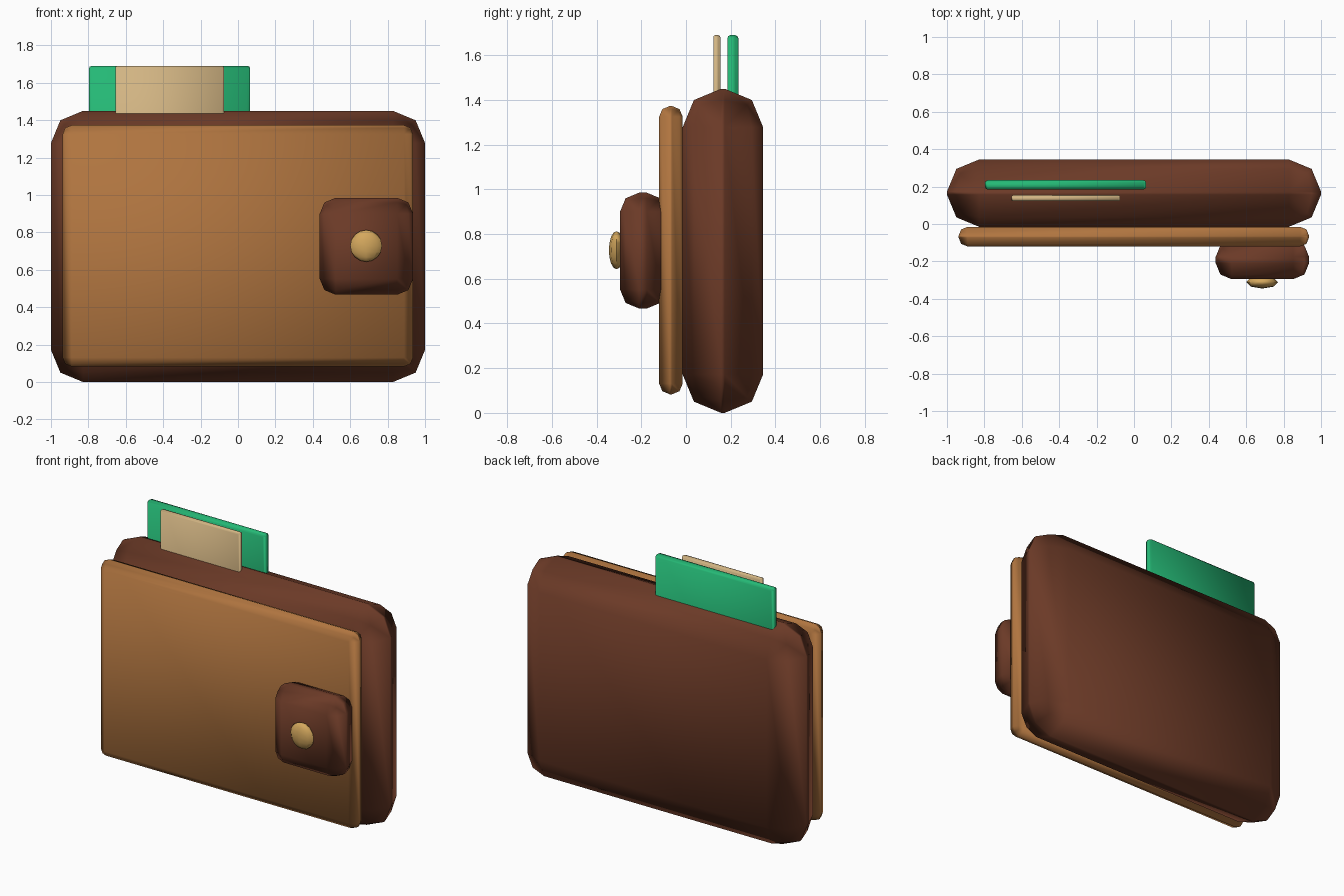
import bpy
import math

if "Cube" in bpy.data.objects:
    bpy.data.objects.remove(bpy.data.objects["Cube"], do_unlink=True)


def material(name, rgb):
    mat = bpy.data.materials.new(name)
    mat.use_nodes = True
    mat.diffuse_color = (*rgb, 1)
    mat.node_tree.nodes["Principled BSDF"].inputs["Base Color"].default_value = (*rgb, 1)
    return mat


dark_leather = material("dark brown leather", (0.147, 0.042, 0.020))
tan_leather = material("tan leather", (0.430, 0.175, 0.050))
green_paper = material("green card", (0.018, 0.479, 0.178))
cream_paper = material("cream card", (0.640, 0.456, 0.225))
brass = material("brass", (0.658, 0.390, 0.110))


def finish(obj, name, mat):
    obj.name = name
    obj.data.materials.append(mat)
    bpy.ops.object.shade_smooth_by_angle(angle=math.radians(60))


def rounded_box(name, mat, x, y, z, radius, segments=2):
    """Box spanning the given (low, high) ranges, with rounded edges."""
    spans = (x, y, z)
    bpy.ops.mesh.primitive_cube_add(size=1, location=[(a + b) / 2 for a, b in spans])
    obj = bpy.context.object
    obj.scale = [b - a for a, b in spans]
    bpy.ops.object.transform_apply(location=False, rotation=False, scale=True)
    bevel = obj.modifiers.new("rounding", "BEVEL")
    bevel.width = radius
    bevel.segments = segments
    bevel.limit_method = "NONE"
    bevel.harden_normals = True
    bpy.ops.object.modifier_apply(modifier=bevel.name)
    finish(obj, name, mat)


# Padded body and front flap
rounded_box("wallet_body", dark_leather, (-1, 1), (-0.015, 0.345), (0, 1.45), 0.172)
rounded_box("front_flap", tan_leather, (-0.938, 0.936), (-0.12, -0.015), (0.083, 1.373), 0.048)

# Closing strap and its stud
rounded_box("closing_strap", dark_leather, (0.437, 0.936), (-0.295, -0.09), (0.467, 0.985), 0.085)
bpy.ops.mesh.primitive_uv_sphere_add(segments=8, ring_count=8, radius=1, location=(0.685, -0.311, 0.728))
bpy.context.object.scale = (0.085, 0.034, 0.085)
bpy.ops.object.transform_apply(location=False, rotation=False, scale=True)
finish(bpy.context.object, "strap_stud", brass)

# Cards standing out of the top
rounded_box("green_card", green_paper, (-0.797, 0.065), (0.185, 0.234), (0.9, 1.69), 0.014)
rounded_box("cream_card", cream_paper, (-0.656, -0.074), (0.122, 0.154), (0.9, 1.69), 0.010)
